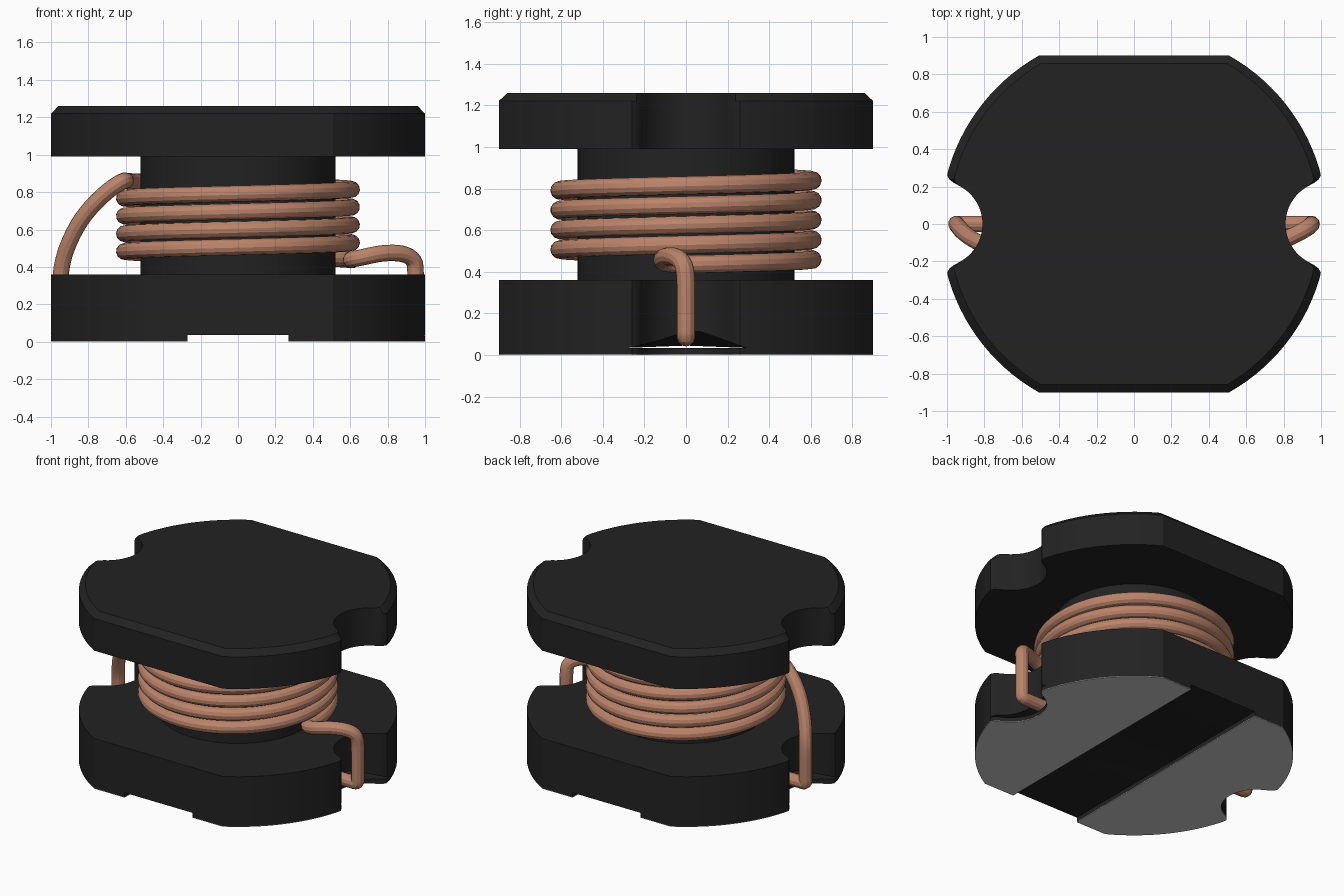
import bpy, bmesh
from math import sin, cos, pi, asin, radians

if "Cube" in bpy.data.objects:
    bpy.data.objects.remove(bpy.data.objects["Cube"])


def material(name, rgb):
    m = bpy.data.materials.new(name)
    m.diffuse_color = (*rgb, 1)
    m.use_nodes = True
    m.node_tree.nodes["Principled BSDF"].inputs["Base Color"].default_value = m.diffuse_color
    return m


FERRITE = material("ferrite", (0.016, 0.016, 0.016))
COPPER = material("copper", (0.50, 0.23, 0.145))


def loft(name, rings, mat=None):
    """Skin a stack of equal-length point rings and cap both ends."""
    bm = bmesh.new()
    rows = [[bm.verts.new(p) for p in ring] for ring in rings]
    n = len(rows[0])
    for a, b in zip(rows, rows[1:]):
        for i in range(n):
            j = (i + 1) % n
            bm.faces.new((a[i], a[j], b[j], b[i]))
    bm.faces.new(rows[0][::-1])
    bm.faces.new(rows[-1])
    bmesh.ops.recalc_face_normals(bm, faces=bm.faces)
    me = bpy.data.meshes.new(name)
    bm.to_mesh(me)
    bm.free()
    ob = bpy.data.objects.new(name, me)
    bpy.context.collection.objects.link(ob)
    if mat:
        me.materials.append(mat)
    return ob


def smooth(ob):
    bpy.ops.object.select_all(action='DESELECT')
    ob.select_set(True)
    bpy.context.view_layer.objects.active = ob
    bpy.ops.object.shade_smooth_by_angle(angle=radians(25))


def quadrant(d=0.0):
    """Notch, rounded horn and outer arc, inset by d everywhere but the notch."""
    pts = [(1.04 - 0.23 * cos(t), 0.23 * sin(t))
           for t in (radians(60) * i / 8 for i in range(9))]
    pts += [(0.962 - 0.3 * d, 0.219), (0.986 - 0.6 * d, 0.237), (0.999 - d, 0.26)]
    r, a0 = 1.034 - d, radians(16.5)
    a1 = asin((0.9 - d) / r)
    pts += [(r * cos(a), r * sin(a))
            for a in (a0 + (a1 - a0) * i / 14 for i in range(15))]
    return pts


def outline(d=0.0):
    q = quadrant(d)
    return (q + [(-x, y) for x, y in q[::-1]]
            + [(-x, -y) for x, y in q[1:]] + [(x, -y) for x, y in q[:0:-1]])


def at(points, z):
    return [(x, y, z) for x, y in points]


# Core: two flanges and the drum between them
bottom = loft("bottom_flange", [at(outline(), 0.004), at(outline(), 0.36)], FERRITE)
top = loft("top_flange", [at(outline(), 0.99), at(outline(), 1.22),
                          at(outline(0.042), 1.26)], FERRITE)
circle = [(0.522 * cos(2 * pi * i / 64), 0.522 * sin(2 * pi * i / 64)) for i in range(64)]
drum = loft("core_drum", [at(circle, 0.35), at(circle, 1.0)], FERRITE)

# Underside slot and the tapered wire grooves that run into it
rect = [(-0.27, -1.2), (0.27, -1.2), (0.27, 1.2), (-0.27, 1.2)]
slot = loft("slot_cutter", [at(rect, -0.1), at(rect, 0.035)])
groove = loft("groove_cutter", [[(x, -0.29, 0.034), (x, 0.29, 0.034), (x, 0, z)]
                                for x, z in ((-1.1, 0.138), (0, 0.045), (1.1, 0.138))])
for cutter in (slot, groove):
    mod = bottom.modifiers.new(cutter.name, 'BOOLEAN')
    mod.operation = 'DIFFERENCE'
    mod.solver = 'EXACT'
    mod.object = cutter
bpy.context.view_layer.objects.active = bottom
for mod in list(bottom.modifiers):
    bpy.ops.object.modifier_apply(modifier=mod.name)
for cutter in (slot, groove):
    bpy.data.objects.remove(cutter)
for ob in (bottom, top, drum):
    smooth(ob)

# Solder pads either side of the slot
q = quadrant()
half = q + [(0.27, 0.9), (0.27, -0.9)] + [(x, -y) for x, y in q[:0:-1]]
for side, s in (("right", 1), ("left", -1)):
    pts = [(s * x, y) for x, y in half]
    loft(side + "_pad", [at(pts, 0), at(pts, 0.004)])


# Winding: lead, four and a half turns, lead
def tail(s):
    return [(s * 0.95, 0, 0.25), (s * 0.95, 0, 0.13), (s * 0.95, 0, 0.085),
            (s * 0.91, 0, 0.085), (s * 0.8, 0, 0.085), (s * 0.6, 0, 0.085)]


path = tail(1)[::-1] + [(0.95, 0, 0.37), (0.945, -0.01, 0.44), (0.88, -0.05, 0.475),
                        (0.77, -0.1, 0.475), (0.66, -0.12, 0.45), (0.6, -0.085, 0.44)]
steps = 28
for i in range(int(4.5 * steps) + 1):
    a = 2 * pi * i / steps
    path.append((0.612 * cos(a), 0.612 * sin(a), 0.435 + 0.095 * i / steps))
path += [(-0.595, -0.08, 0.86), (-0.62, -0.14, 0.86), (-0.72, -0.14, 0.79),
         (-0.84, -0.1, 0.66), (-0.92, -0.04, 0.5), (-0.95, 0, 0.37)] + tail(-1)

cu = bpy.data.curves.new("copper_winding", 'CURVE')
cu.dimensions = '3D'
cu.bevel_depth = 0.044
cu.bevel_resolution = 4
cu.use_fill_caps = True
sp = cu.splines.new('NURBS')
sp.points.add(len(path) - 1)
for p, co in zip(sp.points, path):
    p.co = (*co, 1)
sp.order_u = 3
sp.use_endpoint_u = True
sp.resolution_u = 4
cu.materials.append(COPPER)
wire = bpy.data.objects.new("copper_winding", cu)
bpy.context.collection.objects.link(wire)
bpy.ops.object.select_all(action='DESELECT')
wire.select_set(True)
bpy.context.view_layer.objects.active = wire
bpy.ops.object.convert(target='MESH')
smooth(bpy.context.view_layer.objects.active)
